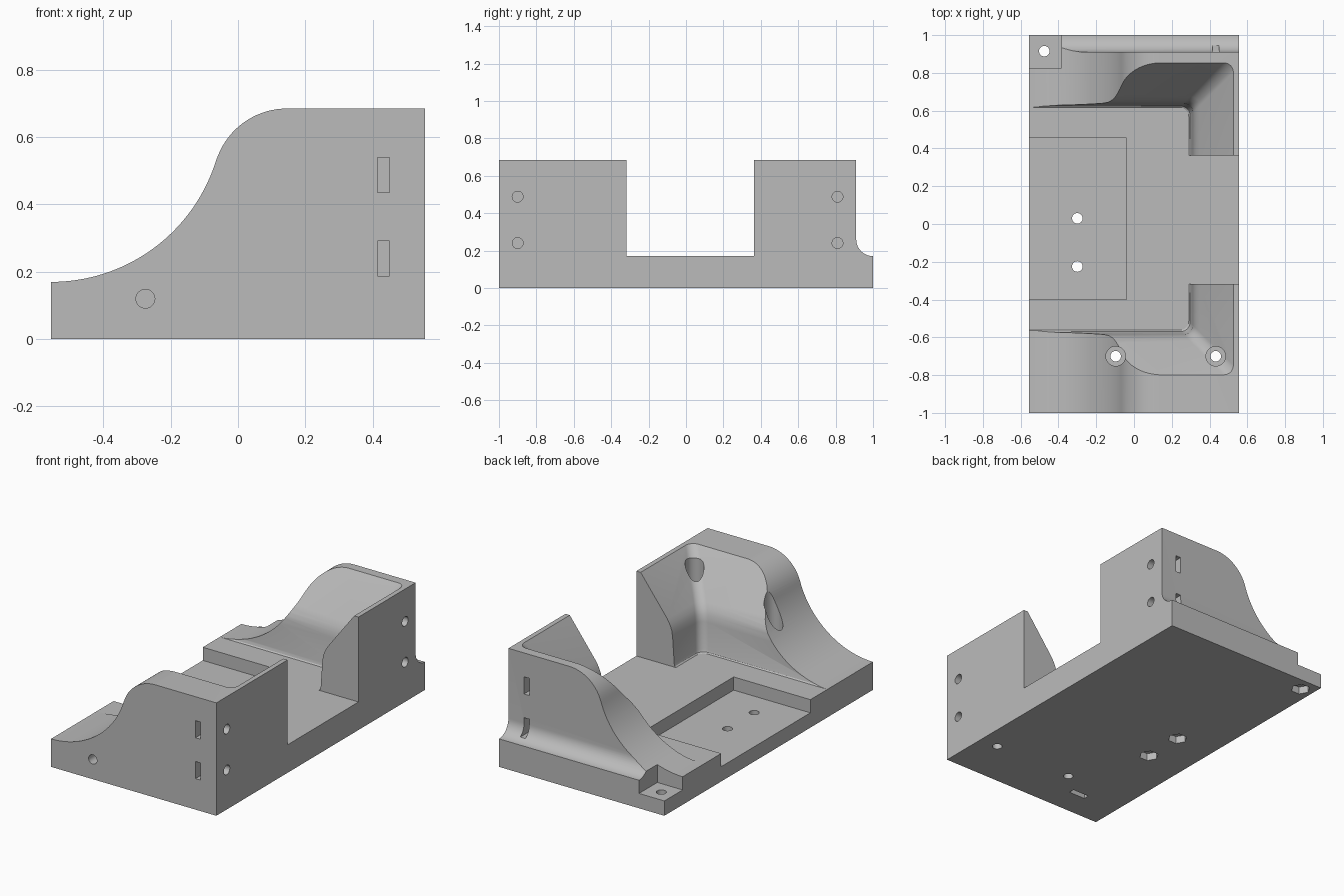
import bpy, bmesh
from math import sin, cos, pi, atan2

cube = bpy.data.objects.get("Cube")
if cube:
    bpy.data.objects.remove(cube, do_unlink=True)

grey = bpy.data.materials.new("matte_grey")
grey.use_nodes = True
grey.diffuse_color = (0.5, 0.5, 0.5, 1)
grey.node_tree.nodes["Principled BSDF"].inputs["Base Color"].default_value = (0.5, 0.5, 0.5, 1)


def loft(name, rings):
    """Closed solid skinned through rings of equal length."""
    bm = bmesh.new()
    loops = [[bm.verts.new(p) for p in ring] for ring in rings]
    n = len(loops[0])
    for a, b in zip(loops, loops[1:]):
        for i in range(n):
            j = (i + 1) % n
            bm.faces.new((a[i], a[j], b[j], b[i]))
    bm.faces.new(loops[0][::-1])
    bm.faces.new(loops[-1])
    bmesh.ops.recalc_face_normals(bm, faces=bm.faces)
    mesh = bpy.data.meshes.new(name)
    bm.to_mesh(mesh)
    bm.free()
    obj = bpy.data.objects.new(name, mesh)
    bpy.context.scene.collection.objects.link(obj)
    return obj


def place(axis, u, v, t):
    """Point at height t on an axis, with u, v in the plane across it."""
    return {"x": (t, u, v), "y": (u, t, v), "z": (u, v, t)}[axis]


def prism(name, axis, outline, lo, hi):
    return loft(name, [[place(axis, u, v, t) for u, v in outline] for t in (lo, hi)])


def arc(cx, cy, r, a0, a1, n):
    return [(cx + r * cos(a0 + (a1 - a0) * i / n), cy + r * sin(a0 + (a1 - a0) * i / n))
            for i in range(n + 1)]


def circle(cx, cy, r, n=32):
    return [(cx + r * cos(2 * pi * i / n), cy + r * sin(2 * pi * i / n)) for i in range(n)]


def cut(cutter):
    """Subtract a cutter from the body and discard it."""
    mod = body.modifiers.new("cut", "BOOLEAN")
    mod.operation = "DIFFERENCE"
    mod.solver = "EXACT"
    mod.object = cutter
    graph = bpy.context.evaluated_depsgraph_get()
    mesh = bpy.data.meshes.new_from_object(body.evaluated_get(graph))
    body.modifiers.clear()
    body.data = mesh
    bpy.data.objects.remove(cutter, do_unlink=True)


def cut_box(x0, x1, y0, y1, z0, z1):
    cut(prism("box_cutter", "z", [(x0, y0), (x1, y0), (x1, y1), (x0, y1)], z0, z1))


def drill(axis, u, v, r, lo, hi, sides=32):
    cut(prism("hole_cutter", axis, circle(u, v, r, sides), lo, hi))


W, BASE, TOP = 0.555, 0.17, 0.685

# Body: S-shaped shoulder profile run along the length
bend = atan2(-0.153, 0.49)
shoulder = arc(-W, 0.683, 0.513, -pi / 2, bend, 28)
crown = arc(0.146, 0.464, 0.221, pi + bend, pi / 2, 18)[1:]
body = prism("bracket_body", "y",
             [(W, 0), (W, TOP)] + crown[::-1] + shoulder[::-1] + [(-W, 0)], -1, 1)

# Back ledge with a concave fillet
ledge = arc(1.0, 0.26, 0.09, pi, 1.5 * pi, 12)
cut(prism("ledge_cutter", "x", [(0.91, 0.9)] + ledge + [(1.1, BASE), (1.1, 0.9)], -1, 1))

# Flared pocket with rounded corners, steep below and sloping above
levels = [(BASE, -0.01), (0.176, -0.003), (0.19, 0.001), (0.35, 0.012), (0.39, 0.018),
          (0.42, 0.030), (0.45, 0.047), (TOP, 0.226), (0.75, 0.276)]
R, MID = 0.05, 0.0275
rings = []
for z, d in levels:
    x, h = 0.30 + d, 0.60 + d
    plan = [(-1, MID - h)] + arc(x - R, MID - h + R, R, -pi / 2, 0, 8)
    plan += arc(x - R, MID + h - R, R, 0, pi / 2, 8) + [(-1, MID + h)]
    rings.append([(px, py, z) for px, py in plan])
cut(loft("pocket_cutter", rings))

# Side opening, shallow tray and corner pad
cut_box(0.1, 1, -0.317, 0.363, BASE, 1)
cut_box(-1, -0.04, -0.40, 0.455, 0.09, 0.5)
cut_box(-1, -0.385, 0.825, 1.2, 0.09, 0.5)

# Bolt holes with hexagonal nut recesses underneath
for x, y in ((-0.30, 0.03), (-0.30, -0.225), (-0.475, 0.915)):
    drill("z", x, y, 0.028, -0.1, 0.3)
    drill("z", x, y, 0.055, -0.1, 0.045, 6)

# Counterbored holes through the front block
for x in (-0.097, 0.433):
    drill("z", x, -0.70, 0.028, -0.1, 0.5)
    drill("z", x, -0.70, 0.052, BASE, 0.9)

# Side screw holes and their nut slots
for z in (0.24, 0.488):
    for y in (-0.90, 0.81):
        drill("x", y, z, 0.029, 0.34, 0.7)
    cut_box(0.415, 0.45, -1.1, -0.85, z - 0.052, z + 0.052)
    cut_box(0.415, 0.45, 0.76, 0.95, z - 0.052, z + 0.052)

# Front screw hole and its nut slot from below
drill("y", -0.275, 0.12, 0.028, -1.1, -0.72)
cut_box(-0.33, -0.22, -0.835, -0.80, -0.1, 0.17)

body.data.name = "bracket_body"
body.data.materials.clear()
body.data.materials.append(grey)
bpy.ops.object.select_all(action="DESELECT")
body.select_set(True)
bpy.context.view_layer.objects.active = body
bpy.ops.object.shade_smooth_by_angle(angle=0.5)
